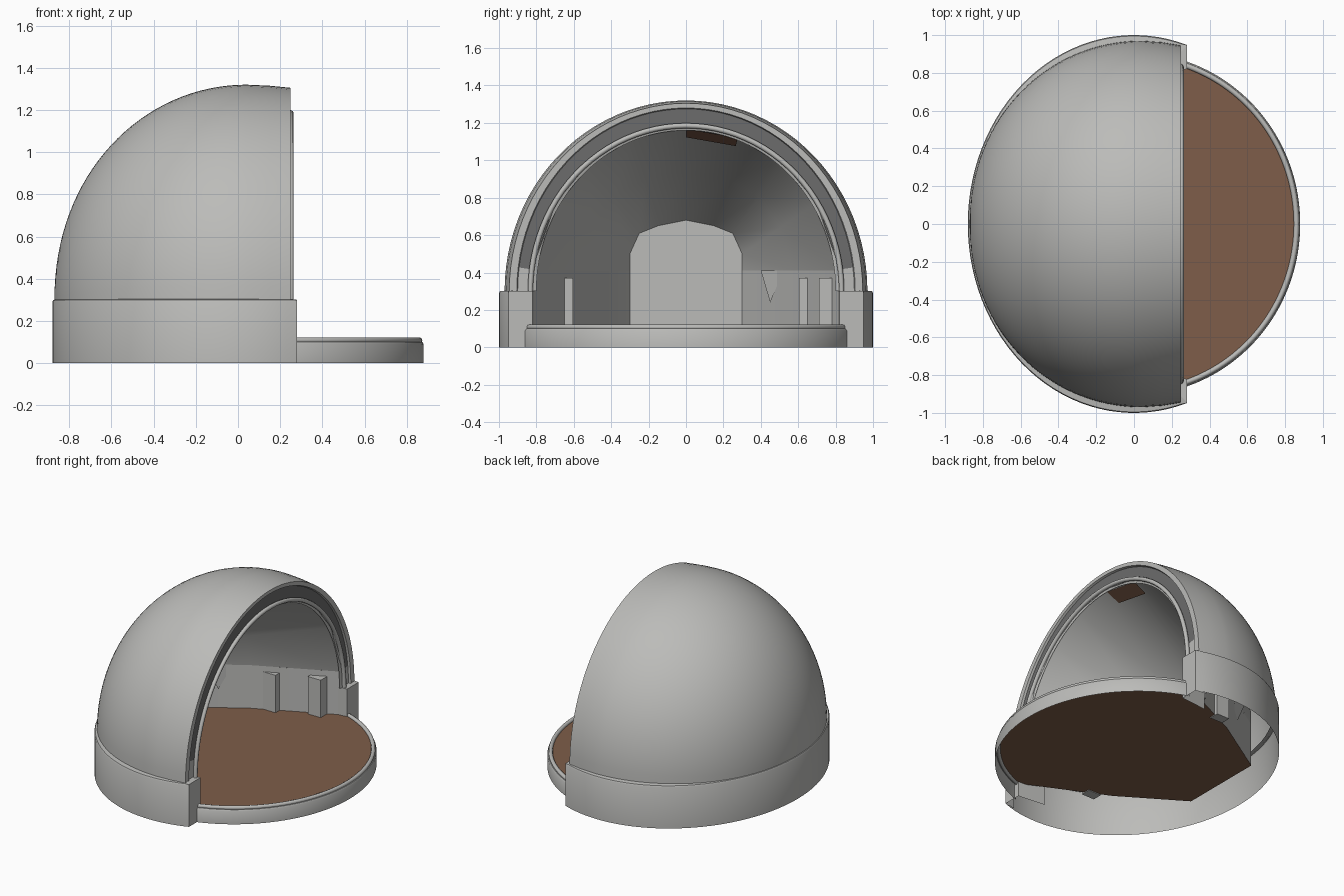
import bpy, bmesh, math
from mathutils import Vector

if "Cube" in bpy.data.objects:
    bpy.data.objects.remove(bpy.data.objects["Cube"])


def material(name, rgb):
    m = bpy.data.materials.new(name)
    m.diffuse_color = (*rgb, 1)
    m.use_nodes = True
    m.node_tree.nodes["Principled BSDF"].inputs["Base Color"].default_value = m.diffuse_color
    return m


GREY = material("stone grey", (0.50, 0.50, 0.485))
DARK = material("dark grey trim", (0.15, 0.15, 0.15))
BROWN = material("earth brown", (0.21, 0.11, 0.067))

CORE = Vector((0, 0, 0.4))
outward = lambda c: c - CORE
inward = lambda c: CORE - c
toward = lambda *v: (lambda c: Vector(v))


def mesh(name, verts, faces, facing, mats=(GREY,), angle=35, rule=None):
    """Mesh whose faces are turned to the direction given by facing(centre)."""
    me = bpy.data.meshes.new(name)
    me.from_pydata([tuple(v) for v in verts], [], faces)
    bm = bmesh.new()
    bm.from_mesh(me)
    bmesh.ops.remove_doubles(bm, verts=bm.verts, dist=1e-5)
    bm.normal_update()
    for f in bm.faces:
        c = f.calc_center_median()
        if f.normal.dot(facing(c)) < 0:
            f.normal_flip()
        if rule:
            f.material_index = rule(c)
    bm.to_mesh(me)
    bm.free()
    for m in mats:
        me.materials.append(m)
    ob = bpy.data.objects.new(name, me)
    bpy.context.collection.objects.link(ob)
    bpy.context.view_layer.objects.active = ob
    ob.select_set(True)
    bpy.ops.object.shade_smooth_by_angle(angle=math.radians(angle))
    ob.select_set(False)
    return ob


def loft(name, rows, facing, **kw):
    """Skin a list of equally long point rows."""
    n = len(rows[0])
    verts = [p for r in rows for p in r]
    faces = [(i * n + j, i * n + j + 1, (i + 1) * n + j + 1, (i + 1) * n + j)
             for i in range(len(rows) - 1) for j in range(n - 1)]
    return mesh(name, verts, faces, facing, **kw)


def arch(x, ry, rz, z0=0.3, n=48, start=0.0):
    """Half ellipse standing across the model."""
    return [(x, ry * math.cos(a), z0 + rz * math.sin(a))
            for a in (start + (math.pi - 2 * start) * i / n for i in range(n + 1))]


def plan_arc(a, b, x_cut, z, front, n=64):
    """Arc of a flat ellipse before or behind x_cut."""
    t = math.acos(x_cut / a)
    lo, hi = (-t, t) if front else (t, 2 * math.pi - t)
    return [(a * math.cos(lo + (hi - lo) * i / n), b * math.sin(lo + (hi - lo) * i / n), z)
            for i in range(n + 1)]


def tube(name, pts, radius):
    cu = bpy.data.curves.new(name, 'CURVE')
    cu.dimensions = '3D'
    cu.bevel_depth = radius
    cu.bevel_resolution = 2
    sp = cu.splines.new('POLY')
    sp.points.add(len(pts) - 1)
    for p, q in zip(sp.points, pts):
        p.co = (*q, 1)
    cu.materials.append(GREY)
    bpy.context.collection.objects.link(bpy.data.objects.new(name, cu))


def box(name, lo, hi):
    v = [(x, y, z) for x in (lo[0], hi[0]) for y in (lo[1], hi[1]) for z in (lo[2], hi[2])]
    f = [(0, 1, 3, 2), (4, 5, 7, 6), (0, 1, 5, 4), (2, 3, 7, 6), (0, 2, 6, 4), (1, 3, 7, 5)]
    mid = (Vector(lo) + Vector(hi)) / 2
    return mesh(name, v, f, lambda c: c - mid)


# Outer half dome, sliced along x
rows = []
for i in range(33):
    a = math.pi / 2 * i / 32
    x, r = 0.04 - 0.91 * math.sin(a), math.cos(a) ** 0.96 if i < 32 else 0.0
    rows.append(arch(x, 0.97 * r, 1.02 * r))
front = [arch(0.25, 0.945, 1.005), arch(0.15, 0.962, 1.015)]
loft("outer_dome", front + rows, outward)

# Flat rim of the opening with its darker band
loft("opening_rim", [arch(0.25, 0.945, 1.005), arch(0.25, 0.905, 0.98),
                     arch(0.235, 0.90, 0.975), arch(0.235, 0.83, 0.89)],
     toward(1, 0, 0.01), mats=(GREY, DARK),
     rule=lambda c: int(c.x < 0.2425 and c.z > 0.42))
tube("opening_arch_trim", arch(0.25, 0.832, 0.885), 0.014)

# Base wall with a small ledge under the dome
loft("base_wall", [plan_arc(0.88, 1.0, 0.28, 0, False), plan_arc(0.88, 1.0, 0.28, 0.29, False),
                   plan_arc(0.875, 0.995, 0.28, 0.3, False),
                   plan_arc(0.85, 0.955, 0.25, 0.305, False)], outward)

# Closed ends of the base wall beside the opening
for s, side in ((1, "left"), (-1, "right")):
    outline = [(0.08, 0.80), (0.28, 0.82), (0.28, 0.948), (0.20, 0.96)]
    loft("wall_end_" + side, [[(x, s * y, z) for x, y in outline] for z in (0, 0.3)],
         lambda c: c - Vector((0.15, s * 0.9, 0.15)))
    mesh("wall_end_top_" + side, [(x, s * y, 0.3) for x, y in outline], [(0, 1, 2, 3)],
         toward(0, 0, 1))

# Floor: round at the front, angular at the back
BACK = [(0.25, 0.83), (-0.30, 0.57), (-0.73, 0.30)]
back_line = BACK + [(x, -y) for x, y in reversed(BACK)]
floor = plan_arc(0.865, 0.89, 0.28, 0.105, True) + [(x, y, 0.105) for x, y in back_line]
mesh("floor", floor, [tuple(range(len(floor)))], toward(0, 0, 1), mats=(BROWN,))

# Front terrace skirt and rounded rim
loft("terrace_skirt", [plan_arc(0.88, 0.907, 0.26, 0, True), plan_arc(0.88, 0.907, 0.26, 0.09, True),
                       plan_arc(0.875, 0.90, 0.26, 0.1, True),
                       plan_arc(0.85, 0.875, 0.26, 0.105, True)], outward)
tube("terrace_rim", plan_arc(0.86, 0.885, 0.26, 0.108, True), 0.014)

# Interior walls
loft("inner_wall", [[(x, y, z) for x, y in back_line] for z in (0.105, 0.41)], inward, angle=20)

# Ribbed inner vault: arch in front, small flat window behind
half_front = [(0.83, 0.41), (0.70, 0.775), (0.52, 0.993), (0.28, 1.138)]
half_back = [(0.30, 0.41), (0.30, 0.50), (0.25, 0.61), (0.15, 0.65)]
full = lambda h, top: h + [top] + [(-y, z) for y, z in reversed(h)]
fa, ba = full(half_front, (0, 1.187)), full(half_back, (0, 0.68))


def vault_row(x, t):
    return [(x, p[0] * (1 - t) + q[0] * t, p[1] * (1 - t) + q[1] * t) for p, q in zip(fa, ba)]


vault = [vault_row(0.25, 0), vault_row(-0.30, 0.49), vault_row(-0.73, 1)]
loft("inner_vault", vault, inward, angle=30)
mesh("vault_back", vault[2], [tuple(range(len(ba)))], toward(1, 0, 0))
# Thin filler between the faceted vault and the round arch
fine = arch(0.245, 0.832, 0.89, n=8, start=math.asin(0.11 / 0.89))
loft("vault_edge", [arch(0.245, 0.832, 0.89, n=64),
                    arch(0.235, 0.80, 0.86, n=64)], inward)

# Brown ceiling patch just inside the opening
patch = [vault_row(0.25 - 1.12 * t, t) for t in (0.02, 0.11)]
quad = [patch[0][4], patch[0][3], patch[1][3], patch[1][4]]
mesh("ceiling_patch", [(x, y, z - 0.008) for x, y, z in quad], [(0, 1, 2, 3)], inward,
     mats=(BROWN,))

# Door posts on both inner walls, and a small bracket
for s, side in ((1, "left"), (-1, "right")):
    for x, y in ((-0.18, 0.64), (0.10, 0.745)):
        if s > 0 or x < 0:
            lo, hi = sorted((s * (y - 0.035), s * (y + 0.035)))
            box("door_post_" + side, (x - 0.05, lo, 0.10), (x + 0.05, hi, 0.37))
mesh("wall_bracket", [(-0.52, 0.40, 0.41), (-0.40, 0.52, 0.41), (-0.47, 0.45, 0.24),
                      (-0.54, 0.46, 0.41)],
     [(0, 1, 2), (0, 2, 3), (1, 2, 3), (0, 1, 3)],
     lambda c: c - Vector((-0.48, 0.457, 0.37)))
